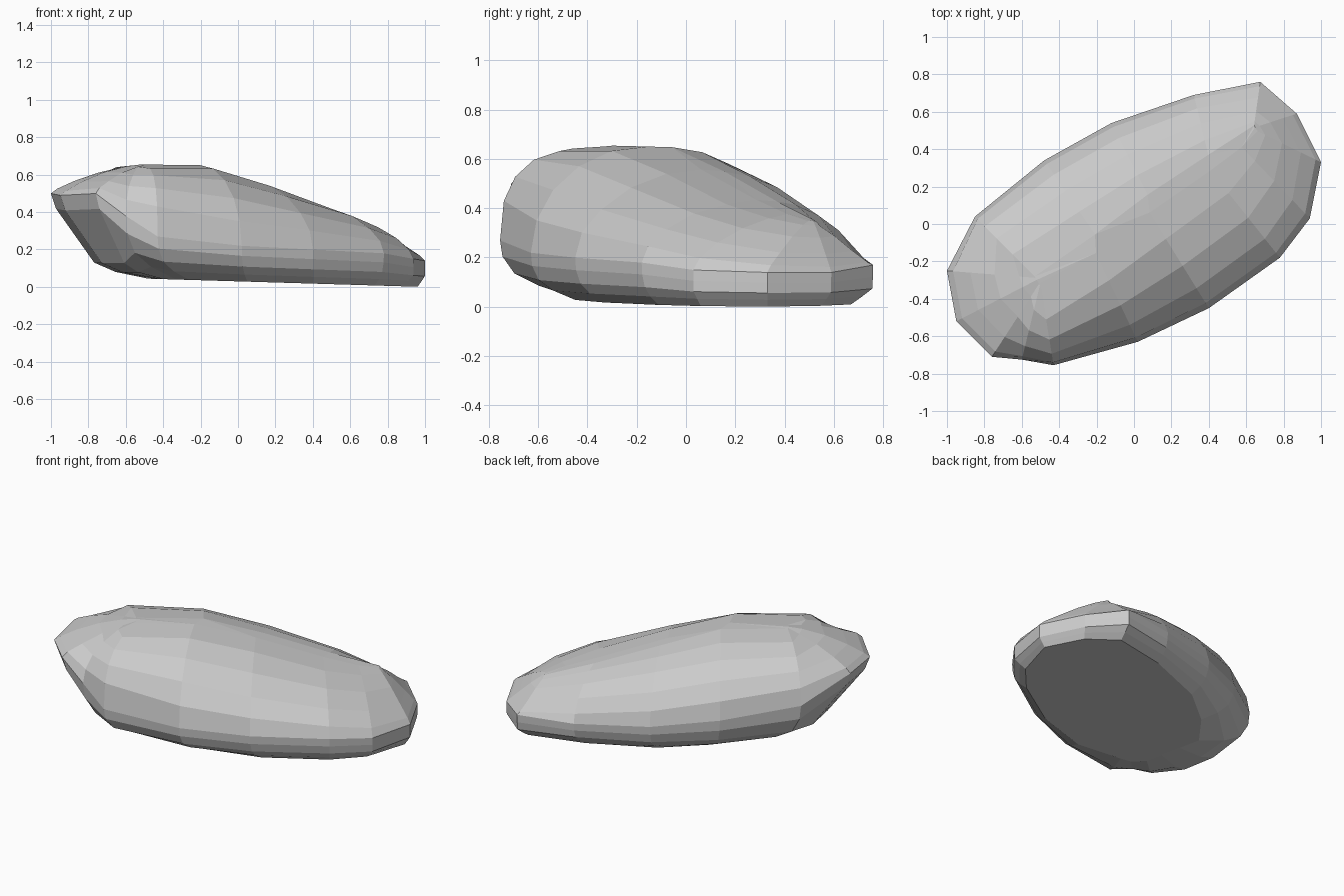
import bpy, bmesh, math, random
from mathutils import Vector

if "Cube" in bpy.data.objects:
    bpy.data.objects.remove(bpy.data.objects["Cube"])

random.seed(4)
A = math.radians(30)                      # long axis of the stone, in plan
U = Vector((math.cos(A), math.sin(A)))
V = Vector((-U.y, U.x))

# Rim columns: x, y, z of the widest point, x, y of the base, roundness of the dome
COLUMNS = [
    (-1.00, -0.25, 0.50, -0.45, -0.12, 1.45),
    (-0.95, -0.52, 0.49, -0.42, -0.25, 1.5),
    (-0.76, -0.71, 0.50, -0.40, -0.36, 1.5),
    (-0.60, -0.725, 0.38, -0.33, -0.42, 0.95),
    (-0.43, -0.755, 0.27, -0.26, -0.43, 0.75),
    (0.02, -0.63, 0.22, 0.05, -0.45, 1.0),
    (0.40, -0.45, 0.20, 0.40, -0.33, 1.1),
    (0.78, -0.18, 0.18, 0.73, -0.11, 1.15),
    (0.94, 0.03, 0.15, 0.88, 0.06, 1.4),
    (1.00, 0.33, 0.14, 0.96, 0.33, 1.8),
    (0.87, 0.59, 0.14, 0.84, 0.55, 1.9),
    (0.675, 0.76, 0.17, 0.66, 0.67, 2.1),
    (0.32, 0.69, 0.18, 0.31, 0.59, 1.2),
    (-0.12, 0.54, 0.22, -0.09, 0.42, 1.1),
    (-0.48, 0.34, 0.28, -0.33, 0.22, 1.0),
    (-0.85, 0.04, 0.36, -0.48, 0.02, 0.85),
]
# Crest line: along the axis, across it, height
CREST = [(-0.60, 0, 0.655), (-0.42, 0, 0.678), (-0.2, 0.03, 0.65),
         (0.1, 0.07, 0.565), (0.53, 0.10, 0.43), (0.82, 0.12, 0.35)]
# Underside steps: outward share, upward share
SIDE_STEPS = [(0.5, 0.2), (0.82, 0.42), (0.97, 0.72)]
OVERHANG_STEPS = [(0.37, 0.08), (0.58, 0.19), (0.95, 0.82)]
TIP_STEPS = [(0.5, 0.2), (0.96, 0.4), (0.99, 0.7)]


def crest_point(x, y):
    """Point on the crest towards which a rim column climbs."""
    p = Vector((x, y))
    u = max(CREST[0][0], min(CREST[-1][0], p.dot(U) * 0.85))
    for a, b in zip(CREST, CREST[1:]):
        if u <= b[0]:
            t = (u - a[0]) / (b[0] - a[0])
            side = p.dot(V) * (0.1 if p.dot(V) < 0 else 0.05)
            q = U * u + V * (a[1] + t * (b[1] - a[1]) + side)
            return Vector((q.x, q.y, a[2] + t * (b[2] - a[2]) - 0.1 * abs(side)))


def column(x, y, z, bx, by, power):
    """Base, underside, rim and dome points of one column."""
    base = Vector((bx, by, 0.03 * (1 - bx)))
    rim = Vector((x, y, z))
    pts = [base]
    steps = OVERHANG_STEPS if z > 0.4 else TIP_STEPS if z < 0.175 else SIDE_STEPS
    for out, up in steps:
        p = base.lerp(rim, out)
        p.z = base.z + up * (z - base.z)
        pts.append(p)
    pts.append(rim)
    top = crest_point(x, y)
    for deg in (18, 36, 54, 72, 90):
        a = math.radians(deg)
        p = rim.lerp(top, 1 - max(0, math.cos(a)) ** power)
        p.z = z + (top.z - z) * math.sin(a) ** power
        if deg < 90:
            p.z += random.uniform(-0.005, 0.005)
        pts.append(p)
    return pts


# Stone: rings of the columns joined by flat facets
bm = bmesh.new()
cols = [[bm.verts.new(p) for p in column(*c)] for c in COLUMNS]
for i, c in enumerate(cols):
    n = cols[(i + 1) % len(cols)]
    for k in range(len(c) - 1):
        bm.faces.new((c[k], n[k], n[k + 1], c[k + 1]))
bm.faces.new([c[0] for c in reversed(cols)])
cap = bm.faces.new([c[-1] for c in cols])
bmesh.ops.triangulate(bm, faces=[cap])
bmesh.ops.remove_doubles(bm, verts=bm.verts[:], dist=0.001)
bmesh.ops.recalc_face_normals(bm, faces=bm.faces[:])
low_z = min(v.co.z for v in bm.verts)
bmesh.ops.translate(bm, verts=bm.verts[:], vec=(0, 0, -low_z))
mesh = bpy.data.meshes.new("rock")
bm.to_mesh(mesh)
bm.free()
bpy.context.collection.objects.link(bpy.data.objects.new("rock", mesh))
